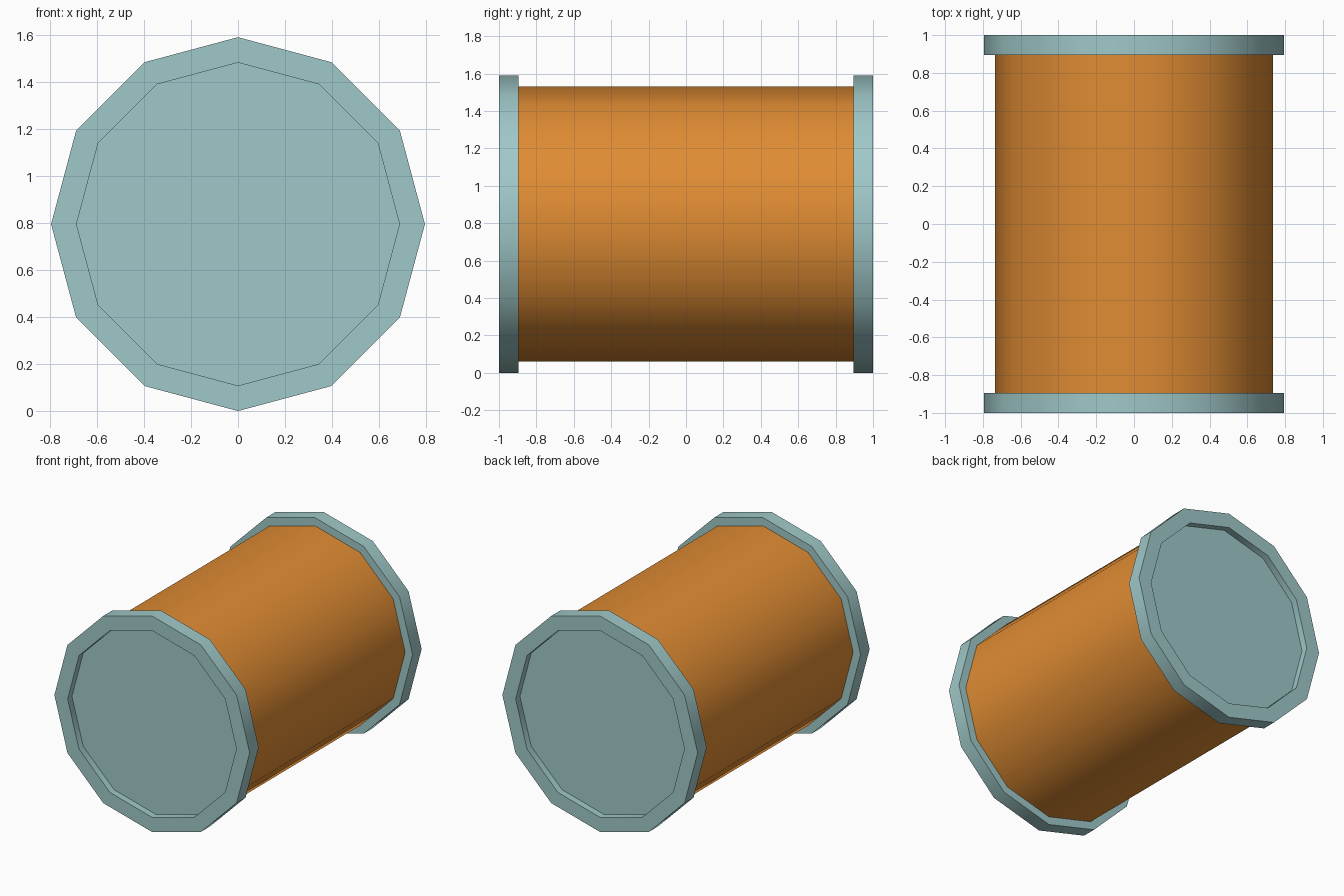
import bpy, bmesh, math

if "Cube" in bpy.data.objects:
    bpy.data.objects.remove(bpy.data.objects["Cube"])

SIDES = 12
R = 0.795          # rim radius, also the height of the axis


def material(name, rgb):
    m = bpy.data.materials.new(name)
    lin = [c / 12.92 if c <= 0.04045 else ((c + 0.055) / 1.055) ** 2.4
           for c in (v / 255 for v in rgb)]
    m.diffuse_color = (*lin, 1)
    m.use_nodes = True
    m.node_tree.nodes["Principled BSDF"].inputs["Base Color"].default_value = m.diffuse_color
    return m


def lathe(name, profile, mat):
    """Spin (radius, y) points around the horizontal y axis."""
    bm = bmesh.new()
    rings = []
    for r, y in profile:
        if r == 0:
            rings.append([bm.verts.new((0, y, R))])
        else:
            rings.append([bm.verts.new((r * math.cos(k * math.tau / SIDES), y,
                                        R + r * math.sin(k * math.tau / SIDES)))
                          for k in range(SIDES)])
    for a, b in zip(rings, rings[1:]):
        for k in range(SIDES):
            n = (k + 1) % SIDES
            if len(a) == 1:
                bm.faces.new((a[0], b[k], b[n]))
            else:
                bm.faces.new((a[k], a[n], b[n], b[k]))
    bmesh.ops.recalc_face_normals(bm, faces=bm.faces[:])
    me = bpy.data.meshes.new(name)
    bm.to_mesh(me)
    bm.free()
    me.materials.append(mat)
    ob = bpy.data.objects.new(name, me)
    bpy.context.collection.objects.link(ob)
    bpy.ops.object.select_all(action='DESELECT')
    ob.select_set(True)
    bpy.context.view_layer.objects.active = ob
    bpy.ops.object.shade_smooth_by_angle(angle=math.radians(40))
    return ob


orange = material("orange paint", (224, 140, 51))
teal = material("pale teal metal", (160, 200, 200))

# Drum body
lathe("drum_body", [(0.735, -0.895), (0.735, 0.895)], orange)

# End caps with a raised rim and recessed lid
for label, s in (("front", -1), ("back", 1)):
    lathe(label + "_cap", [(0, s * 0.95), (0.687, s * 0.95), (0.687, s), (R, s),
                           (R, s * 0.895), (0.735, s * 0.895)], teal)
